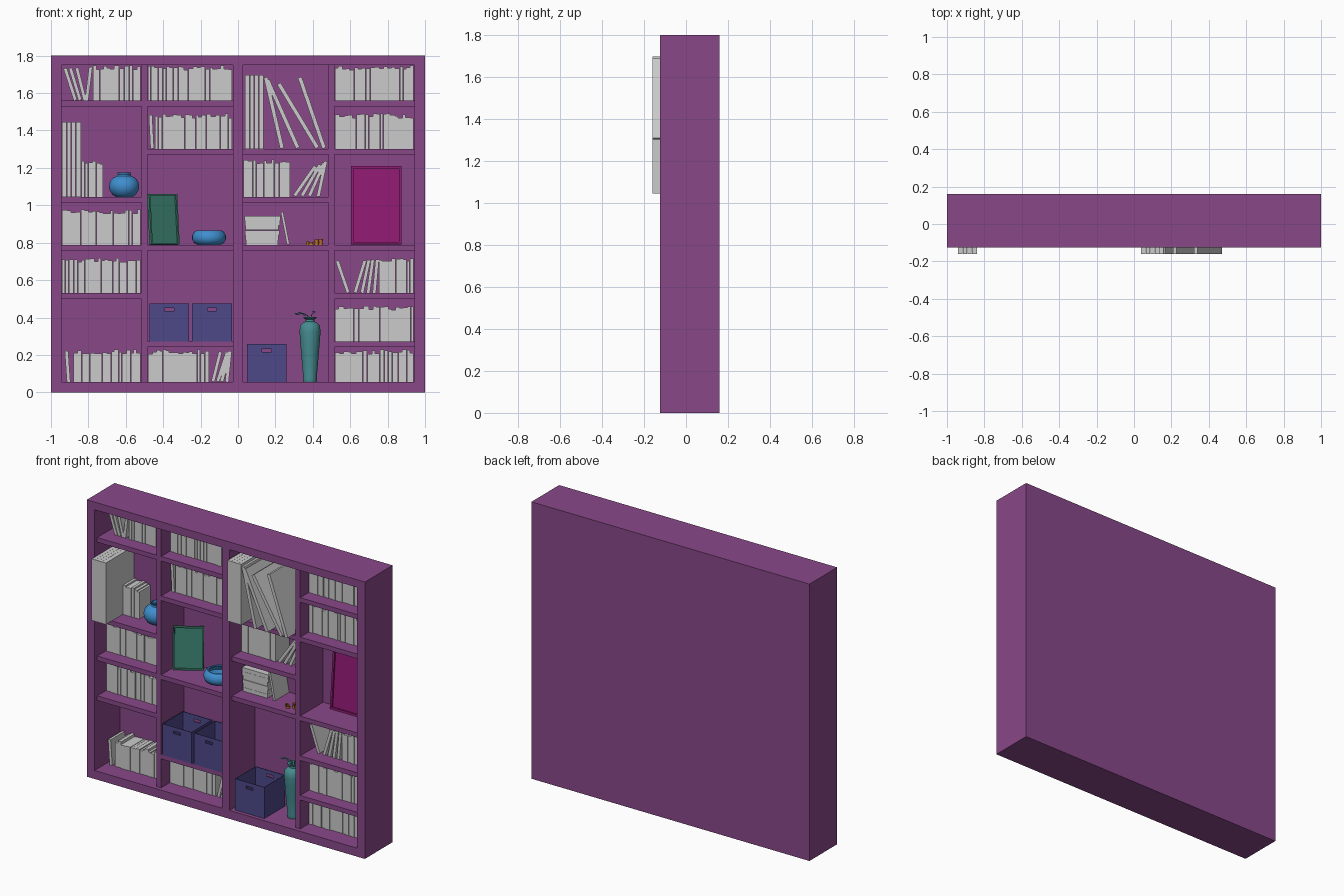
import bpy, bmesh, random
from math import radians, pi
from mathutils import Matrix, Vector

if "Cube" in bpy.data.objects:
    bpy.data.objects.remove(bpy.data.objects["Cube"])

random.seed(4)


def material(name, rgb):
    m = bpy.data.materials.new(name)
    m.diffuse_color = (*rgb, 1)
    m.use_nodes = True
    m.node_tree.nodes["Principled BSDF"].inputs["Base Color"].default_value = m.diffuse_color
    return m


PURPLE = material("purple", (0.25, 0.065, 0.25))
INDIGO = material("indigo", (0.075, 0.065, 0.25))
BLUE = material("blue", (0.05, 0.27, 0.62))
TEAL = material("teal", (0.06, 0.26, 0.28))
GREEN = material("green", (0.045, 0.22, 0.16))
MAGENTA = material("magenta", (0.28, 0.01, 0.17))
ORANGE = material("orange", (0.45, 0.15, 0.02))


def finish(bm, name, mat=None, smooth=False):
    bmesh.ops.recalc_face_normals(bm, faces=bm.faces)
    me = bpy.data.meshes.new(name)
    bm.to_mesh(me)
    bm.free()
    ob = bpy.data.objects.new(name, me)
    bpy.context.collection.objects.link(ob)
    if mat:
        me.materials.append(mat)
    if smooth:
        bpy.ops.object.select_all(action='DESELECT')
        bpy.context.view_layer.objects.active = ob
        ob.select_set(True)
        bpy.ops.object.shade_smooth_by_angle(angle=radians(40))
    return ob


def box(bm, x0, x1, y0, y1, z0, z1, matrix=Matrix()):
    m = Matrix.Translation(((x0 + x1) / 2, (y0 + y1) / 2, (z0 + z1) / 2)) @ \
        Matrix.Diagonal((x1 - x0, y1 - y0, z1 - z0, 1))
    return bmesh.ops.create_cube(bm, size=1, matrix=matrix @ m)["verts"]


def lathe(name, mat, loc, profile, steps=32):
    bm = bmesh.new()
    vs = [bm.verts.new((r, 0, z)) for r, z in profile]
    es = [bm.edges.new(p) for p in zip(vs, vs[1:])]
    bmesh.ops.spin(bm, geom=vs + es, axis=(0, 0, 1), cent=(0, 0, 0), angle=2 * pi, steps=steps)
    bmesh.ops.remove_doubles(bm, verts=bm.verts, dist=1e-5)
    bmesh.ops.translate(bm, verts=bm.verts, vec=loc)
    return finish(bm, name, mat, True)


# ---- bookcase: outer frame, back, dividers and shelves
FRONT, INSET, BACK, REAR = -0.125, -0.098, 0.138, 0.16
bm = bmesh.new()
for s in (-1, 1):
    box(bm, *sorted((s * 0.944, s)), FRONT, REAR, 0, 1.8)
box(bm, -0.944, 0.944, FRONT, REAR, 0, 0.055)
box(bm, -0.944, 0.944, FRONT, REAR, 1.75, 1.8)
box(bm, -0.944, 0.944, BACK, REAR, 0.055, 1.75)
box(bm, -0.026, 0.026, FRONT, BACK, 0.055, 1.75)
finish(bm, "bookcase_frame", PURPLE)

bm = bmesh.new()
for s in (-0.5, 0.5):
    box(bm, s - 0.016, s + 0.016, INSET, BACK, 0.055, 1.75)
finish(bm, "dividers", PURPLE)

L0, L1, L2, L3, L4, L5, L6 = 0.055, 0.273, 0.53, 0.789, 1.045, 1.302, 1.559
columns = [(-0.944, -0.516, (L2, L3, L4, L6)), (-0.484, -0.026, (L1, L3, L5, L6)),
           (0.026, 0.484, (L3, L4, L5)), (0.516, 0.944, (L1, L2, L3, L5, L6))]
bm = bmesh.new()
for x0, x1, tops in columns:
    for z in tops:
        box(bm, x0, x1, INSET, BACK, z - 0.03, z)
finish(bm, "shelves", PURPLE)


# ---- books
def upright(bm, x0, x1, z, h=0.187, vary=0.025, y0=-0.012, t=0.021):
    n = max(1, round((x1 - x0) / t))
    widths = [random.uniform(0.7, 1.3) for _ in range(n)]
    k = (x1 - x0) / sum(widths)
    x = x0
    for w in widths:
        box(bm, x, x + w * k - 0.001, y0 + random.uniform(0, vary / 4), 0.132,
            z, z + h - random.uniform(0, vary))
        x += w * k


def leaning(bm, x, z, angle, h=0.185, t=0.019, y0=-0.012):
    # x is the corner that touches the shelf; positive angle leans right
    m = Matrix.Translation((x, 0, z)) @ Matrix.Rotation(radians(angle), 4, 'Y')
    box(bm, *((-t, 0) if angle > 0 else (0, t)), y0, 0.132, 0, h, m)


# name, shelf height, upright runs, leaning books (corner x, angle)
rows = [
    ("a6", L6, [(-0.775, -0.52)], [(-0.878, -18), (-0.853, -17), (-0.828, -14), (-0.80, 7)]),
    ("a3", L3, [(-0.94, -0.52)], []),
    ("a2", L2, [(-0.94, -0.52)], []),
    ("a0", L0, [(-0.88, -0.52)], [(-0.915, -4)]),
    ("b6", L6, [(-0.482, -0.03)], []),
    ("b5", L5, [(-0.445, -0.03)], [(-0.468, -3)]),
    ("b0", L0, [(-0.482, -0.155)], [(-0.125, 14), (-0.10, 18), (-0.078, 15), (-0.05, 6)]),
    ("c4", L4, [(0.03, 0.28)], [(0.31, 35), (0.35, 30), (0.39, 24), (0.438, 12)]),
    ("d6", L6, [(0.518, 0.94)], []),
    ("d5", L5, [(0.518, 0.94)], []),
    ("d2", L2, [(0.755, 0.94)], [(0.58, -19), (0.635, 17), (0.672, 12), (0.705, 8), (0.738, 5)]),
    ("d1", L1, [(0.518, 0.94)], []),
    ("d0", L0, [(0.518, 0.94)], []),
]
for name, z, runs, leans in rows:
    bm = bmesh.new()
    h = 0.175 if z == L0 else 0.203 if z == L4 else 0.19
    for x0, x1 in runs:
        upright(bm, x0, x1, z, h)
    for x, a in leans:
        leaning(bm, x, z, a, h - 0.01)
    finish(bm, "books_" + name)

# large books that stand proud of the case
bm = bmesh.new()
upright(bm, -0.94, -0.838, L4, 0.4, 0.0, -0.16, 0.026)
upright(bm, -0.836, -0.72, L4, 0.195, 0.02, 0.012)
finish(bm, "books_a4")
bm = bmesh.new()
upright(bm, 0.037, 0.136, L5, 0.395, 0.0, -0.16, 0.025)
for x, a, h in ((0.225, -13, 0.39), (0.31, -24, 0.4), (0.415, -31, 0.4), (0.45, -19, 0.4)):
    leaning(bm, x, L5, a, h, 0.022, -0.16)
finish(bm, "large_books_c5")

# lying stack with one book leaning on it
bm = bmesh.new()
for i in range(6):
    r = random.uniform(0, 0.015)
    box(bm, 0.035 + r / 2, 0.228 - r, -0.01 + r / 3, 0.13, L3 + i * 0.026, L3 + i * 0.026 + 0.025)
leaning(bm, 0.262, L3, -11, 0.178, 0.014)
finish(bm, "book_stack")


# ---- open storage boxes with hand slots cut through front and back
def storage_box(name, x, z, w=0.212, d=0.212, h=0.203, y=0.005):
    bm = bmesh.new()
    box(bm, x - w / 2, x + w / 2, y - d / 2, y + d / 2, z, z + h)
    bm.normal_update()
    top = max(bm.faces, key=lambda f: f.calc_center_median().z)
    bmesh.ops.inset_region(bm, faces=[top], thickness=0.006)
    well = bmesh.ops.extrude_discrete_faces(bm, faces=[top])["faces"][0]
    bmesh.ops.translate(bm, verts=well.verts, vec=(0, 0, 0.006 - h))
    ob = finish(bm, name, INDIGO)
    bm = bmesh.new()
    box(bm, x - 0.025, x + 0.025, y - d, y + d, z + h - 0.042, z + h - 0.026)
    cutter = finish(bm, name + "_slot_cutter")
    cutter.hide_render = True
    cutter.display_type = 'WIRE'
    mod = ob.modifiers.new("slots", 'BOOLEAN')
    mod.operation, mod.object, mod.solver = 'DIFFERENCE', cutter, 'EXACT'


storage_box("storage_box_left", -0.368, L1)
storage_box("storage_box_right", -0.139, L1)
storage_box("storage_box_low", 0.154, L0)


# ---- picture frames with a recessed panel
def picture(name, mat, loc, w, h, border, lean, yaw=0, d=0.02):
    bm = bmesh.new()
    box(bm, -w / 2, w / 2, -d, 0, 0, h)
    bm.normal_update()
    face = min(bm.faces, key=lambda f: f.calc_center_median().y)
    bmesh.ops.inset_region(bm, faces=[face], thickness=border)
    panel = bmesh.ops.extrude_discrete_faces(bm, faces=[face])["faces"][0]
    bmesh.ops.translate(bm, verts=panel.verts, vec=(0, d * 0.6, 0))
    bm.transform(Matrix.Translation(loc) @ Matrix.Rotation(radians(yaw), 4, 'Z')
                 @ Matrix.Rotation(radians(-lean), 4, 'X'))
    finish(bm, name, mat)


picture("small_picture", GREEN, (-0.398, 0.06, L3), 0.18, 0.272, 0.012, 5, 33)
picture("large_picture", MAGENTA, (0.739, 0.10, L3 + 0.001), 0.27, 0.42, 0.018, 5)

# ---- round vase, bowl and tall vase
lathe("round_vase", BLUE, (-0.609, 0.04, L4), [
    (0, 0), (0.045, 0), (0.062, 0.012), (0.077, 0.035), (0.081, 0.058), (0.075, 0.083),
    (0.058, 0.103), (0.036, 0.112), (0.033, 0.12), (0.037, 0.131), (0.032, 0.131),
    (0.028, 0.118), (0.03, 0.108), (0.06, 0.085), (0.072, 0.058), (0.05, 0.012), (0, 0.008)])
lathe("bowl", BLUE, (-0.155, 0.025, L3), [
    (0, 0), (0.062, 0), (0.08, 0.01), (0.09, 0.028), (0.09, 0.048), (0.081, 0.067),
    (0.067, 0.077), (0.06, 0.075), (0.06, 0.069), (0.073, 0.058), (0.081, 0.04),
    (0.072, 0.016), (0.055, 0.009), (0, 0.009)])
vase_at = Vector((0.385, 0.02, L0))
lathe("tall_vase", TEAL, vase_at, [
    (0, 0), (0.035, 0), (0.038, 0.01), (0.036, 0.025), (0.046, 0.14), (0.053, 0.22),
    (0.056, 0.27), (0.053, 0.3), (0.04, 0.316), (0.024, 0.324), (0.023, 0.335), (0.036, 0.343),
    (0.036, 0.348), (0.02, 0.346), (0.018, 0.325), (0.045, 0.29), (0.04, 0.15), (0.02, 0.02), (0, 0.02)])


# ---- twigs in the tall vase, with small leaf tips
def twig(name, pts):
    cu = bpy.data.curves.new(name, 'CURVE')
    cu.dimensions, cu.bevel_depth, cu.bevel_resolution = '3D', 0.0025, 1
    sp = cu.splines.new('POLY')
    sp.points.add(len(pts) - 1)
    for p, c in zip(sp.points, pts):
        p.co = (*(vase_at + Vector(c)), 1)
    ob = bpy.data.objects.new(name, cu)
    bpy.context.collection.objects.link(ob)
    cu.materials.append(TEAL)


twig("twig_long", [(0, 0, 0.3), (-0.012, 0, 0.355), (-0.035, -0.005, 0.368), (-0.072, -0.01, 0.362)])
twig("twig_short", [(0, 0, 0.3), (0.008, 0, 0.36), (0.025, 0.005, 0.376)])
bm = bmesh.new()
for c in ((-0.072, -0.01, 0.364), (-0.052, -0.008, 0.37), (-0.03, -0.005, 0.36), (0.022, 0.005, 0.376)):
    bmesh.ops.create_icosphere(bm, subdivisions=1, radius=1, matrix=Matrix.Translation(vase_at + Vector(c))
                               @ Matrix.Rotation(radians(20), 4, 'Y') @ Matrix.Diagonal((0.011, 0.008, 0.005, 1)))
finish(bm, "twig_leaves", TEAL)

# ---- little ornaments on the shelf
for i, (x, y, r, h) in enumerate(((0.372, -0.03, 0.009, 0.017), (0.391, -0.045, 0.013, 0.015),
                                  (0.42, -0.02, 0.012, 0.028), (0.442, -0.035, 0.012, 0.03))):
    lathe(f"ornament_{i + 1}", ORANGE, (x, y, L3), [
        (0, 0), (r, 0), (r * 0.8, h * 0.4), (r, h), (r * 0.75, h), (r * 0.6, h * 0.5), (0, h * 0.5)], 12)
